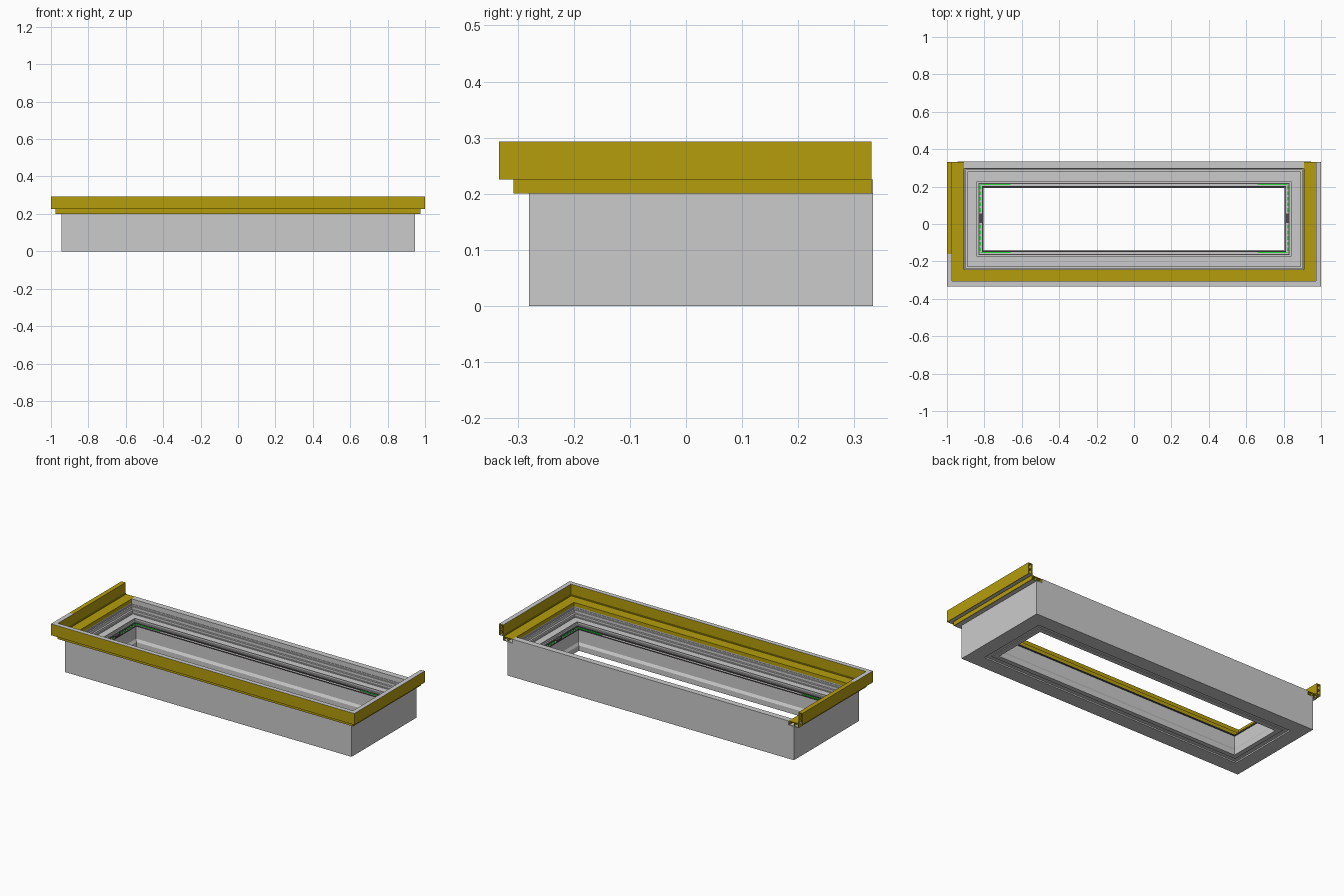
import bpy, bmesh

if "Cube" in bpy.data.objects:
    bpy.data.objects.remove(bpy.data.objects["Cube"])

HX, YF, YB = 0.945, -0.28, 0.333      # outer footprint of the grey frame


def material(name, colour):
    m = bpy.data.materials.new(name)
    m.diffuse_color = (*colour, 1)
    m.use_nodes = True
    m.node_tree.nodes["Principled BSDF"].inputs["Base Color"].default_value = m.diffuse_color
    return m


yellow = material("yellow", (0.46, 0.34, 0.004))
green = material("green", (0.02, 0.75, 0.04))
dark = material("dark_rubber", (0.08, 0.07, 0.075))


def finish(name, bm, mat=None):
    bmesh.ops.recalc_face_normals(bm, faces=bm.faces)
    me = bpy.data.meshes.new(name)
    bm.to_mesh(me)
    bm.free()
    ob = bpy.data.objects.new(name, me)
    bpy.context.collection.objects.link(ob)
    if mat:
        me.materials.append(mat)
    return ob


def skin(bm, rings, closed):
    """Join point rings (each a closed cross-section) along a mitred path."""
    vs = [[bm.verts.new(p) for p in r] for r in rings]
    n, k = len(vs), len(vs[0])
    for i in range(n if closed else n - 1):
        a, b = vs[i], vs[(i + 1) % n]
        for j in range(k):
            bm.faces.new((a[j], a[(j + 1) % k], b[(j + 1) % k], b[j]))
    if not closed:
        bm.faces.new(vs[0])
        bm.faces.new(vs[-1])


def rect(d0, d1, z0, z1):
    return [(d0, z0), (d1, z0), (d1, z1), (d0, z1)]


def frame(name, profiles, mat=None):
    """Closed rectangular frame; profile = (inset from outer face, z)."""
    bm = bmesh.new()
    for prof in profiles:
        skin(bm, [[(-HX + d, YF + d, z) for d, z in prof],
                  [(HX - d, YF + d, z) for d, z in prof],
                  [(HX - d, YB - d, z) for d, z in prof],
                  [(-HX + d, YB - d, z) for d, z in prof]], True)
    return finish(name, bm, mat)


def rail(name, rects, mat=None, left_end=0.331):
    """U-shaped rail, open at the back; profile = (half-width, z)."""
    bm = bmesh.new()
    for r in rects:
        prof = rect(*r)
        skin(bm, [[(-u, left_end, z) for u, z in prof],
                  [(-u, 0.667 - u, z) for u, z in prof],
                  [(u, 0.667 - u, z) for u, z in prof],
                  [(u, 0.331, z) for u, z in prof]], False)
    return finish(name, bm, mat)


def boxes(name, items, mat=None):
    bm = bmesh.new()
    for x0, x1, y0, y1, z0, z1 in items:
        prof = [(y0, z0), (y1, z0), (y1, z1), (y0, z1)]
        skin(bm, [[(x, y, z) for y, z in prof] for x in (x0, x1)], False)
    return finish(name, bm, mat)


# Main grey frame: plain outside, stepped inside, shallow recess underneath
frame("main_frame", [[
    (0, 0), (0, 0.2), (0.035, 0.2), (0.035, 0.185), (0.043, 0.185),
    (0.043, 0.168), (0.054, 0.168), (0.054, 0.15), (0.106, 0.15),
    (0.106, 0.142), (0.114, 0.142), (0.114, 0.13), (0.131, 0.13),
    (0.131, 0.05), (0.14, 0.035), (0.14, 0.004), (0.112, 0.004),
    (0.112, 0.008), (0.085, 0.008), (0.085, 0)]])

# Slim beads and seals on the inner steps
frame("inner_beads", [rect(0.035, 0.038, 0.191, 0.195),
                      rect(0.054, 0.058, 0.15, 0.155),
                      rect(0.102, 0.106, 0.15, 0.154)])
frame("glazing_seal", [rect(0.114, 0.119, 0.13, 0.136),
                       rect(0.131, 0.135, 0.124, 0.13)], dark)

# Raised lip of the back wall
boxes("back_lip", [(-0.91, 0.91, 0.298, 0.333, 0.199, 0.225)])

# Hollow yellow rail: lower ledge chamber and upper upstand chamber
rail("yellow_rail", [
    (0.970, 0.975, 0.2, 0.225), (0.910, 0.970, 0.220, 0.225),
    (0.910, 0.914, 0.203, 0.220), (0.943, 0.946, 0.203, 0.220),
    (0.995, 1.000, 0.225, 0.292), (0.973, 0.978, 0.225, 0.292),
    (0.978, 0.995, 0.288, 0.292), (0.978, 0.995, 0.256, 0.259),
    (0.969, 0.973, 0.225, 0.231)], yellow)
rail("rail_underside", [(0.9775, 0.9955, 0.2255, 0.230),
                        (0.910, 0.970, 0.2, 0.203)])
# Grey capping, with the left arm finished in yellow
rail("rail_cap", [(0.973, 1.0, 0.292, 0.293)], None, -0.16)
boxes("left_arm_cap", [(-1.0, -0.973, -0.16, 0.331, 0.292, 0.293)], yellow)

# Green packers: corner strips and a dashed row on each short side
packers, clips = [], []
for s in (-1, 1):
    for y in (-0.156, 0.2085):
        packers.append((s * 0.66, s * 0.822, y, y + 0.007, 0.13, 0.134))
    for i in range(12):
        y = -0.145 + i * 0.03
        if not 0 < y < 0.055:
            packers.append((s * 0.817, s * 0.825, y, y + 0.02, 0.13, 0.134))
    clips.append((s * 0.812, s * 0.826, 0.006, 0.055, 0.13, 0.137))
boxes("green_packers", packers, green)
boxes("side_clips", clips, dark)
